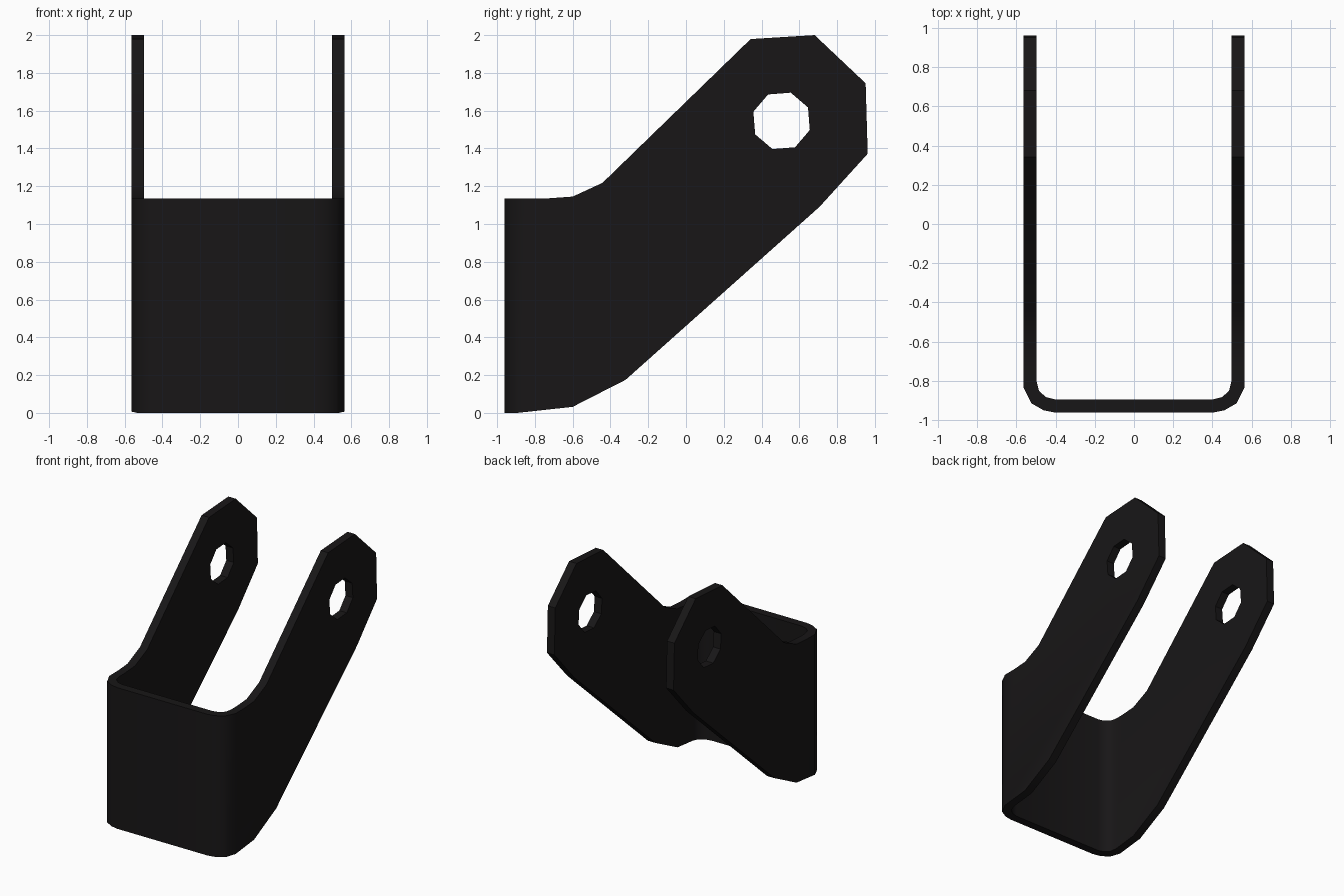
import bpy, bmesh
from math import radians, cos, sin
from mathutils import Vector

if "Cube" in bpy.data.objects:
    bpy.data.objects.remove(bpy.data.objects["Cube"])


def prism(name, points, depth):
    """Closed polygon of 3D points, extruded along depth."""
    bm = bmesh.new()
    face = bm.faces.new([bm.verts.new(p) for p in points])
    ext = bmesh.ops.extrude_face_region(bm, geom=[face])
    moved = [v for v in ext["geom"] if isinstance(v, bmesh.types.BMVert)]
    bmesh.ops.translate(bm, vec=Vector(depth), verts=moved)
    bmesh.ops.recalc_face_normals(bm, faces=bm.faces)
    mesh = bpy.data.meshes.new(name)
    bm.to_mesh(mesh)
    bm.free()
    obj = bpy.data.objects.new(name, mesh)
    bpy.context.collection.objects.link(obj)
    return obj


def cut(target, cutter, operation):
    """Apply a boolean, then discard the cutter."""
    cutter.hide_render = True
    mod = target.modifiers.new("cut", 'BOOLEAN')
    mod.operation, mod.object, mod.solver = operation, cutter, 'EXACT'
    bpy.context.view_layer.objects.active = target
    bpy.ops.object.modifier_apply(modifier=mod.name)
    bpy.data.objects.remove(cutter)


# Bent sheet: U-shaped plan, right half mirrored to the left
outer = [(0.563, 1.1), (0.563, -0.834), (0.523, -0.914), (0.46, -0.95), (0.40, -0.962)]
inner = [(0.40, -0.895), (0.45, -0.882), (0.485, -0.85), (0.497, -0.80), (0.497, 1.1)]


def flip(points):
    return [(-x, y) for x, y in reversed(points)]


plan = outer + flip(outer) + flip(inner) + inner
bracket = prism("bracket", [(x, y, -0.1) for x, y in plan], (0, 0, 2.2))

# Side silhouette: upright front plate with arms rising to the back
side = [(-1.1, 1.134), (-0.728, 1.136), (-0.60, 1.145), (-0.442, 1.218),
        (0.342, 1.979), (0.681, 2.0), (0.951, 1.745), (0.962, 1.372),
        (0.707, 1.091), (-0.32, 0.175), (-0.60, 0.032), (-0.893, 0.0), (-1.1, 0.0)]
cut(bracket, prism("silhouette", [(-1, y, z) for y, z in side], (2, 0, 0)), 'INTERSECT')

# Eight-sided pivot holes through both arms
angles = [radians(72 + 45 * i) for i in range(8)]
hole = [(-1, 0.506 + 0.157 * cos(a), 1.546 + 0.157 * sin(a)) for a in angles]
cut(bracket, prism("hole", hole, (2, 0, 0)), 'DIFFERENCE')

# Black finish and smooth bends
black = bpy.data.materials.new("black")
black.diffuse_color = (0.009, 0.008, 0.0085, 1)
black.use_nodes = True
black.node_tree.nodes["Principled BSDF"].inputs["Base Color"].default_value = black.diffuse_color
bracket.data.materials.clear()
bracket.data.materials.append(black)
bpy.ops.object.select_all(action='DESELECT')
bracket.select_set(True)
bpy.context.view_layer.objects.active = bracket
bpy.ops.object.shade_smooth_by_angle(angle=radians(35))
